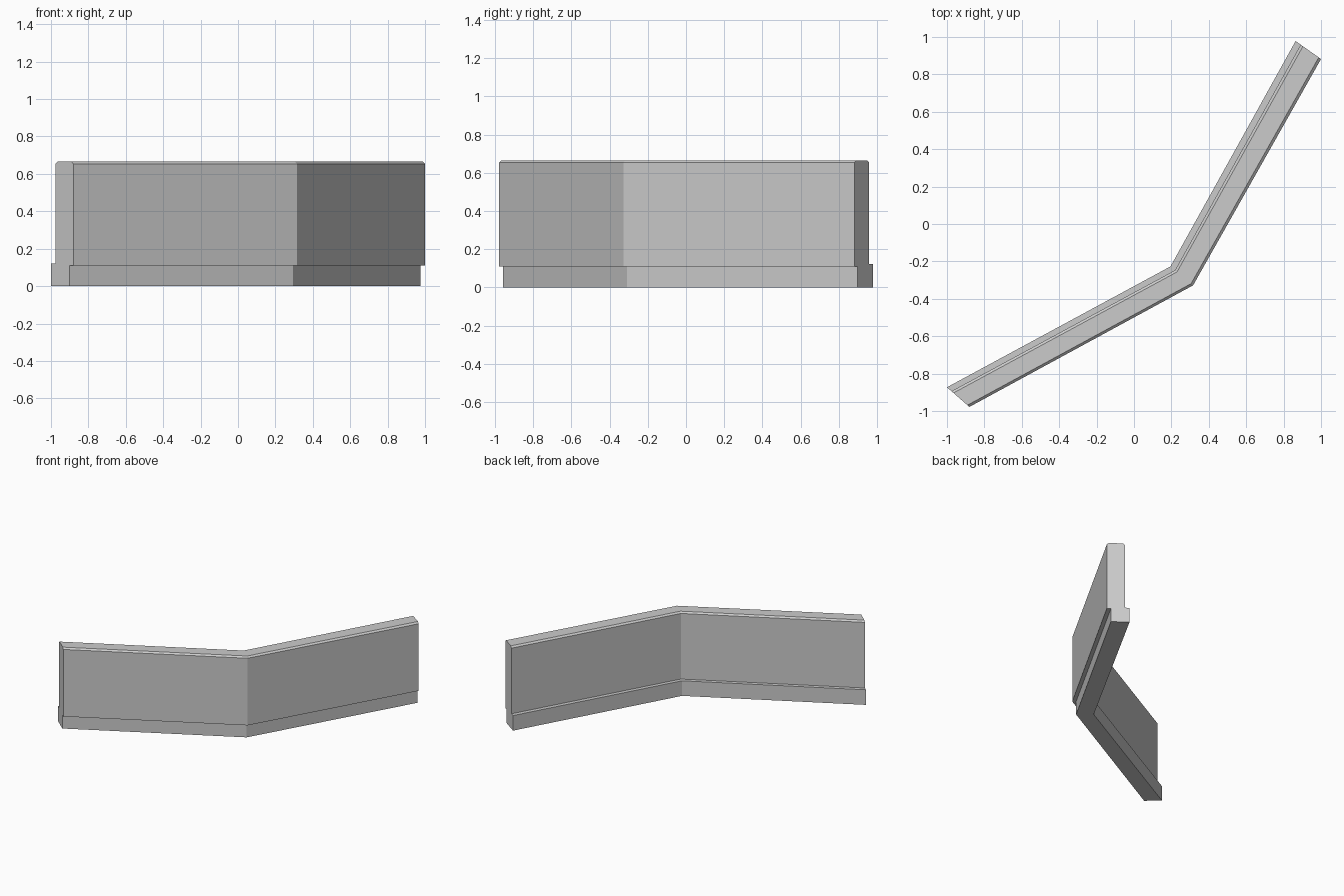
import bpy
import bmesh
from mathutils import Vector

if "Cube" in bpy.data.objects:
    bpy.data.objects.remove(bpy.data.objects["Cube"], do_unlink=True)

# Single plain grey
grey = bpy.data.materials.new("stone_grey")
grey.use_nodes = True
colour = (0.6, 0.6, 0.6, 1)
grey.diffuse_color = colour
grey.node_tree.nodes["Principled BSDF"].inputs["Base Color"].default_value = colour

# Plan of the bent wall: front and back corner at each end and at the bend
stations = [
    (Vector((-0.88, -0.978)), Vector((-1.0, -0.873))),
    (Vector((0.316, -0.328)), Vector((0.195, -0.227))),
    (Vector((1.0, 0.882)), Vector((0.864, 0.978))),
]

# Cross-section: (fraction from front to back, height), with chamfered top
# edges, a recessed foot at the front and a ledge at the back
profile = [
    (0.18, 0), (1, 0), (1, 0.122), (0.8, 0.122), (0.8, 0.653),
    (0.71, 0.665), (0.09, 0.665), (0, 0.653), (0, 0.11), (0.18, 0.11),
]

# Sweep the section through the stations and cap the ends
bm = bmesh.new()
rings = []
for front, back in stations:
    ring = []
    for t, z in profile:
        p = front.lerp(back, t)
        ring.append(bm.verts.new((p.x, p.y, z)))
    rings.append(ring)
n = len(profile)
for a, b in zip(rings, rings[1:]):
    for i in range(n):
        j = (i + 1) % n
        bm.faces.new((a[i], a[j], b[j], b[i]))
bm.faces.new(rings[0])
bm.faces.new(rings[-1])
bmesh.ops.recalc_face_normals(bm, faces=bm.faces)

mesh = bpy.data.meshes.new("bent_wall")
bm.to_mesh(mesh)
bm.free()
mesh.materials.append(grey)
wall = bpy.data.objects.new("bent_wall", mesh)
bpy.context.collection.objects.link(wall)
